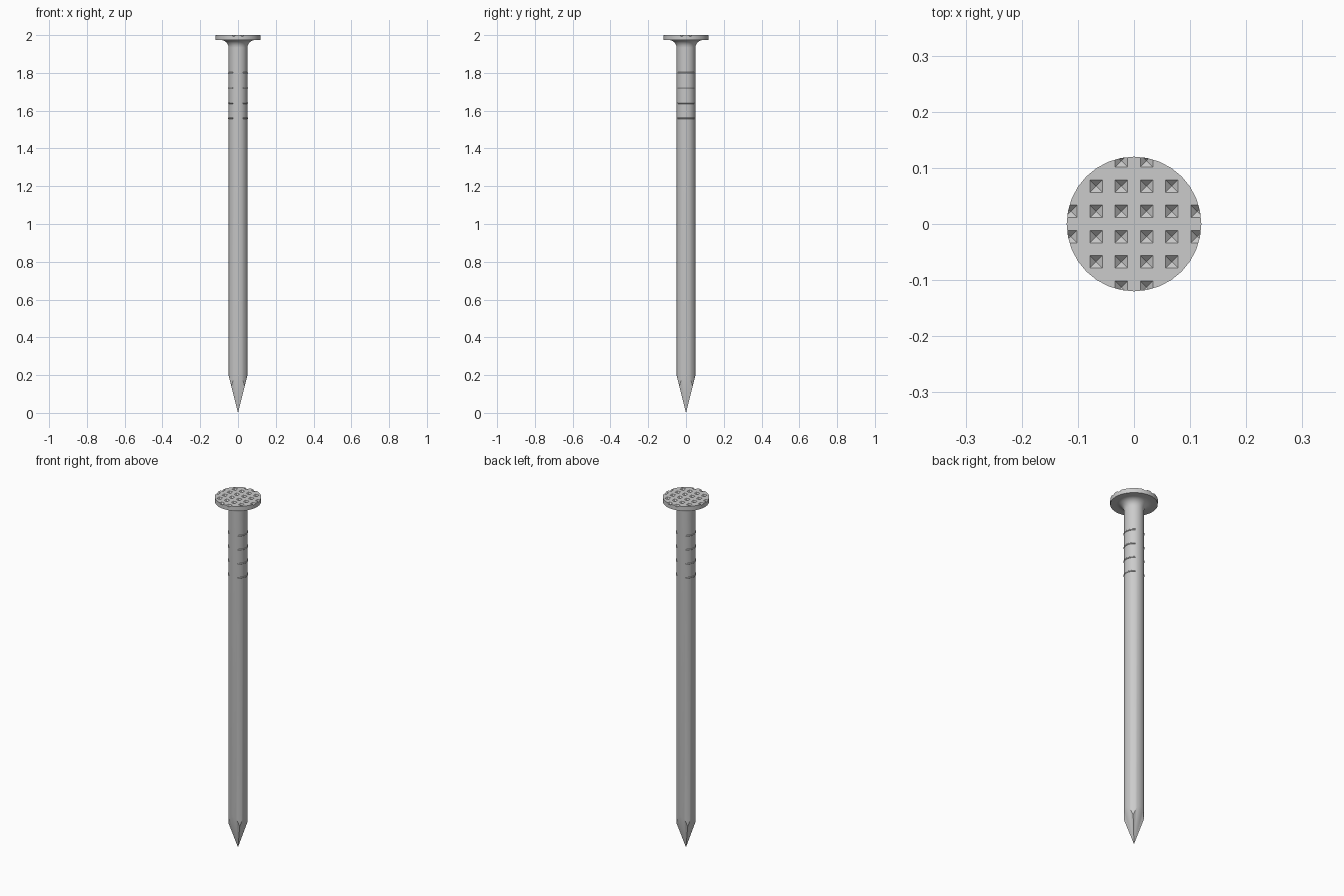
import bpy, bmesh
from math import sin, cos, pi, radians

if "Cube" in bpy.data.objects:
    bpy.data.objects.remove(bpy.data.objects["Cube"])

SEG = 32
R = 0.05          # shaft radius
HEAD_R = 0.12     # head radius


def make_object(name, bm):
    bmesh.ops.recalc_face_normals(bm, faces=bm.faces)
    mesh = bpy.data.meshes.new(name)
    bm.to_mesh(mesh)
    bm.free()
    obj = bpy.data.objects.new(name, mesh)
    bpy.context.collection.objects.link(obj)
    return obj


def activate(obj):
    bpy.ops.object.select_all(action='DESELECT')
    obj.select_set(True)
    bpy.context.view_layer.objects.active = obj


def smooth(obj, angle=30):
    activate(obj)
    bpy.ops.object.shade_smooth_by_angle(angle=radians(angle))


def bridge(bm, a, b):
    n = len(a)
    for i in range(n):
        bm.faces.new((a[i], a[(i + 1) % n], b[(i + 1) % n], b[i]))


# Nail body: four-faced point, round shaft, fillet and flat head in one skin
bm = bmesh.new()
angles = [2 * pi * i / SEG for i in range(SEG)]
tip = bm.verts.new((0, 0, 0))
# the flat point facets meet the round shaft in arches
rings = [[bm.verts.new((R * cos(a), R * sin(a), 0.2 * max(abs(cos(a)), abs(sin(a)))))
          for a in angles]]
for i in range(SEG):
    bm.faces.new((tip, rings[0][(i + 1) % SEG], rings[0][i]))
fillet = [(R + 0.04 * (1 - cos(t)), 1.934 + 0.04 * sin(t))
          for t in (pi / 2 * k / 6 for k in range(7))]
for r, z in fillet + [(HEAD_R, 1.974), (HEAD_R, 2.0)]:
    rings.append([bm.verts.new((r * cos(a), r * sin(a), z)) for a in angles])
for lower, upper in zip(rings, rings[1:]):
    bridge(bm, lower, upper)
bm.faces.new(rings[-1])
nail = make_object("nail_body", bm)

# Checkered striking face: grid of small pyramid pits cut into the head
bm = bmesh.new()
grid = [(k - 2.5) * 0.045 for k in range(6)]
HALF, DEPTH, OVER = 0.011, 0.011, 0.004
w = HALF * (1 + OVER / DEPTH)
for x in grid:
    for y in grid:
        if x * x + y * y > 0.118 ** 2:
            continue
        base = [bm.verts.new((x + sx * w, y + sy * w, 2.0 + OVER))
                for sx, sy in ((-1, -1), (1, -1), (1, 1), (-1, 1))]
        low = bm.verts.new((x, y, 2.0 - DEPTH))
        bm.faces.new(base)
        for i in range(4):
            bm.faces.new((base[i], low, base[(i + 1) % 4]))
cutter = make_object("pit_cutter", bm)
cutter.hide_render = True
mod = nail.modifiers.new("pits", 'BOOLEAN')
mod.operation = 'DIFFERENCE'
mod.solver = 'EXACT'
mod.object = cutter
activate(nail)
bpy.ops.object.modifier_apply(modifier=mod.name)
bpy.data.objects.remove(cutter, do_unlink=True)
smooth(nail)

# Grip marks: short raised arcs on both sides of the upper shaft
bm = bmesh.new()
SPAN, STEPS, THICK = radians(58), 12, 0.004
for z in (1.80, 1.72, 1.64, 1.56):
    for centre in (0, pi):
        prev = None
        for k in range(STEPS + 1):
            a = centre - SPAN + 2 * SPAN * k / STEPS
            ring = []
            for j in range(8):
                t = 2 * pi * j / 8
                r = R - 0.001 + THICK * cos(t)
                ring.append(bm.verts.new((r * cos(a), r * sin(a), z + THICK * sin(t))))
            if prev:
                bridge(bm, prev, ring)
            if k in (0, STEPS):
                bm.faces.new(ring)
            prev = ring
grips = make_object("grip_marks", bm)
smooth(grips, 50)
